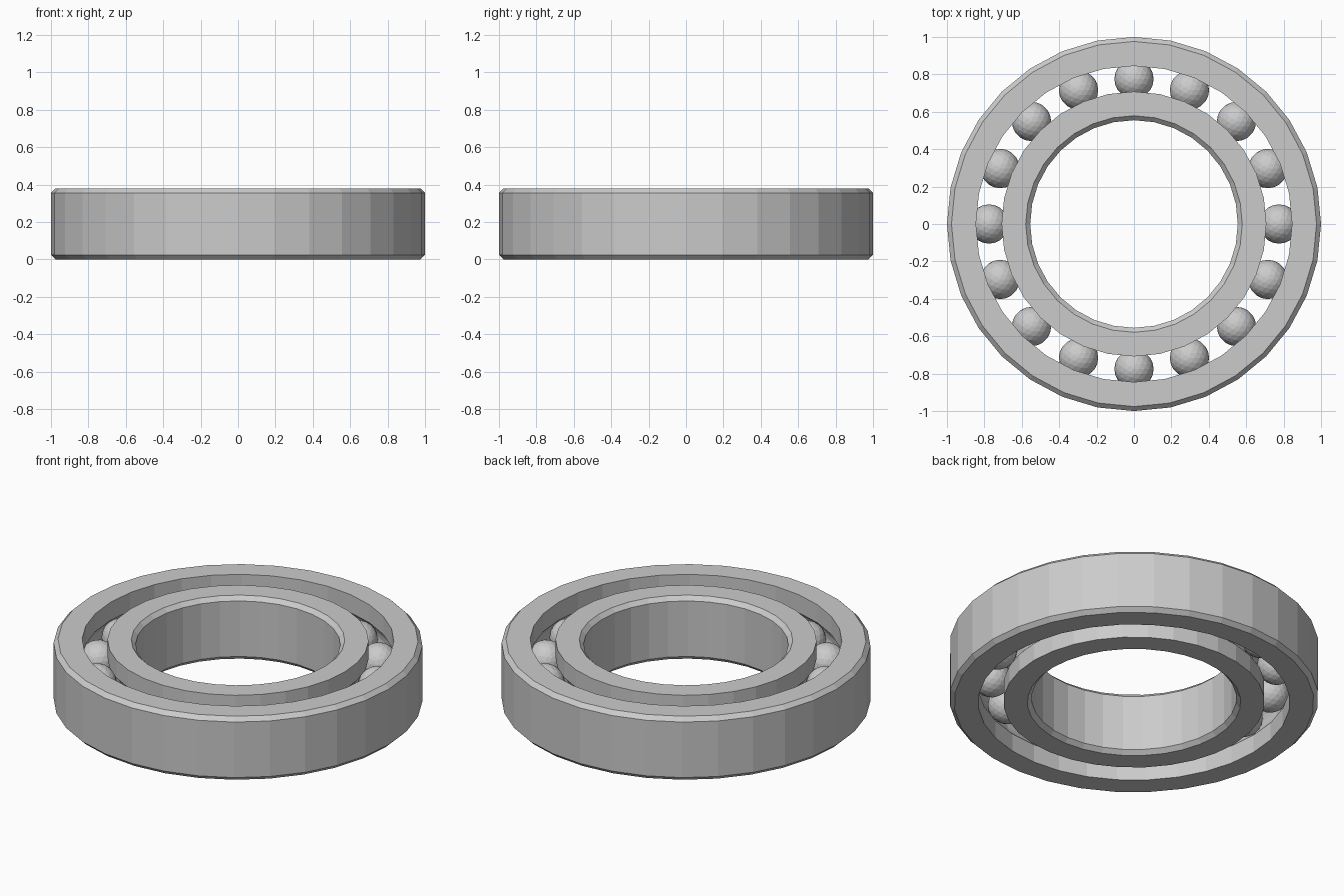
import bpy, bmesh
from math import sin, cos, pi, sqrt, asin
from mathutils import Matrix

cube = bpy.data.objects.get("Cube")
if cube:
    bpy.data.objects.remove(cube)

HEIGHT, CHAMFER, SIDES = 0.38, 0.024, 32
PITCH, BALL_R, GROOVE_R, BALLS = 0.775, 0.105, 0.108, 16
MID = HEIGHT / 2

steel = bpy.data.materials.new("brushed_steel")
steel.use_nodes = True
steel.diffuse_color = (0.6, 0.6, 0.6, 1)
steel.node_tree.nodes["Principled BSDF"].inputs["Base Color"].default_value = (0.6, 0.6, 0.6, 1)


def add_object(name, bm):
    bmesh.ops.recalc_face_normals(bm, faces=bm.faces)
    mesh = bpy.data.meshes.new(name)
    bm.to_mesh(mesh)
    bm.free()
    mesh.materials.append(steel)
    obj = bpy.data.objects.new(name, mesh)
    bpy.context.collection.objects.link(obj)
    return obj


def race(name, plain_r, track_r):
    """Ring with chamfered plain wall and a round groove in the track wall."""
    side = 1 if track_r > PITCH else -1
    half = asin(sqrt(GROOVE_R ** 2 - (track_r - PITCH) ** 2) / GROOVE_R)
    inset = plain_r - side * CHAMFER
    profile = [(track_r, 0), (inset, 0), (plain_r, CHAMFER),
               (plain_r, HEIGHT - CHAMFER), (inset, HEIGHT), (track_r, HEIGHT)]
    steps = 6
    for i in range(steps + 1):
        a = half * (1 - 2 * i / steps)
        profile.append((PITCH + side * GROOVE_R * cos(a), MID + GROOVE_R * sin(a)))
    bm = bmesh.new()
    loops = [[bm.verts.new((r * cos(2 * pi * k / SIDES), r * sin(2 * pi * k / SIDES), z))
              for r, z in profile] for k in range(SIDES)]
    n = len(profile)
    for k in range(SIDES):
        a, b = loops[k], loops[(k + 1) % SIDES]
        for j in range(n):
            bm.faces.new((a[j], b[j], b[(j + 1) % n], a[(j + 1) % n]))
    return add_object(name, bm)


# Inner and outer rings
race("outer_ring", 1.0, 0.845)
race("inner_ring", 0.555, 0.708)

# Faceted balls around the track
for i in range(BALLS):
    a = 2 * pi * i / BALLS
    bm = bmesh.new()
    bmesh.ops.create_icosphere(bm, subdivisions=3, radius=BALL_R)
    ball = add_object(f"ball_{i + 1}", bm)
    ball.matrix_world = Matrix.Translation((PITCH * cos(a), PITCH * sin(a), MID))
